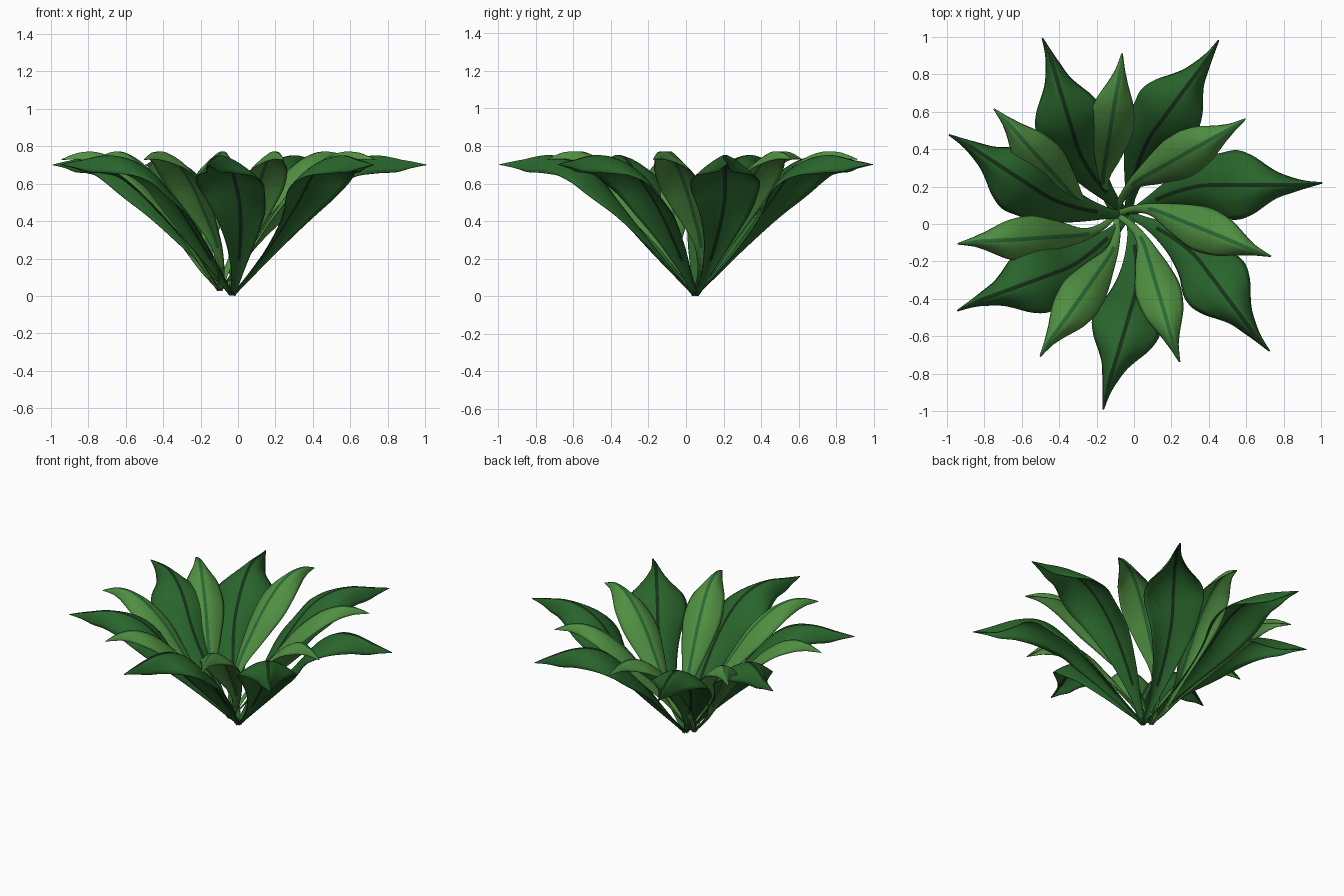
import bpy, math
from mathutils import Vector

if "Cube" in bpy.data.objects:
    bpy.data.objects.remove(bpy.data.objects["Cube"])


def material(name, rgb):
    m = bpy.data.materials.new(name)
    m.diffuse_color = (*rgb, 1)
    m.use_nodes = True
    m.node_tree.nodes["Principled BSDF"].inputs["Base Color"].default_value = m.diffuse_color
    return m


dark_green = material("dark leaf green", (0.022, 0.130, 0.025))
light_green = material("light leaf green", (0.080, 0.275, 0.054))
dark_vein = material("dark vein green", (0.008, 0.030, 0.009))
light_vein = material("light vein green", (0.022, 0.140, 0.034))

# Leaf keys: reach, height, sideways sweep, half width, edge droop
OUTER = [(0, .005, 0, .018, .004), (.1, .12, .037, .03, .01),
         (.25, .31, .075, .08, .03), (.4, .50, .09, .145, .055),
         (.53, .65, .073, .185, .08), (.65, .725, .054, .155, .09),
         (.78, .75, .033, .085, .095), (.9, .735, .013, .04, .075),
         (.98, .718, .004, .016, .035), (1.05, .70, 0, .002, 0)]
INNER = [(0, .03, 0, .015, .004), (.08, .14, .05, .018, .008),
         (.18, .29, .075, .035, .015), (.30, .455, .065, .085, .035),
         (.42, .605, .05, .12, .055), (.55, .715, .035, .105, .06),
         (.66, .765, .02, .065, .06), (.75, .77, .008, .034, .045),
         (.81, .752, .003, .016, .025), (.86, .728, 0, .002, 0)]
STEPS = 5


def smooth_rows(keys):
    """Catmull-Rom interpolation of the leaf keys."""
    k = [keys[0]] + keys + [keys[-1]]
    rows = []
    for i in range(1, len(k) - 2):
        for s in range(STEPS):
            t = s / STEPS
            rows.append([0.5 * (2 * b + (c - a) * t + (2 * a - 5 * b + 4 * c - d) * t * t
                                + (3 * b - a - 3 * c + d) * t ** 3)
                         for a, b, c, d in zip(*k[i - 1:i + 3])])
    rows.append(list(keys[-1]))
    return rows


def leaf(name, keys, base, angle, mats, vein_start):
    rows = smooth_rows(keys)
    mid = [Vector((r[0], r[2], r[1])) for r in rows]
    verts, faces, vein = [], [], []
    for i, (r, z, lat, w, droop) in enumerate(rows):
        tangent = (mid[min(i + 1, len(mid) - 1)] - mid[max(i - 1, 0)]).normalized()
        side = Vector((-tangent.y, tangent.x, 0)).normalized()
        up = tangent.cross(side).normalized()
        v = min(.010, .3 * w) / w
        half = [v, .32, .5, .7, .86, 1]
        for u in [-h for h in reversed(half)] + half:
            verts.append(mid[i] + side * u * w - up * droop * u * u)
    n = 12
    for i in range(len(rows) - 1):
        for j in range(n - 1):
            a = i * n + j
            faces.append((a + 1, a + n + 1, a + n, a))
            vein.append(int(j == 5 and rows[i][0] > vein_start))
    mesh = bpy.data.meshes.new(name)
    mesh.from_pydata(verts, [], faces)
    for m in mats:
        mesh.materials.append(m)
    for p, k in zip(mesh.polygons, vein):
        p.material_index = k      # midrib strip
        p.use_smooth = True
    ob = bpy.data.objects.new(name, mesh)
    bpy.context.collection.objects.link(ob)
    ob.location = base
    ob.rotation_euler.z = math.radians(angle)
    thick = ob.modifiers.new("thickness", "SOLIDIFY")
    thick.thickness = .005
    thick.offset = 0


# Outer ring of broad dark leaves
for i in range(7):
    leaf(f"outer_leaf_{i + 1}", OUTER, (-.03, .05, 0), 156 + 53.33 * i,
         (dark_green, dark_vein), .15)

# Inner ring of narrow light leaves
for i in range(7):
    leaf(f"inner_leaf_{i + 1}", INNER, (-.098, .052, 0), 36.3 + 360 / 7 * i,
         (light_green, light_vein), .15)
